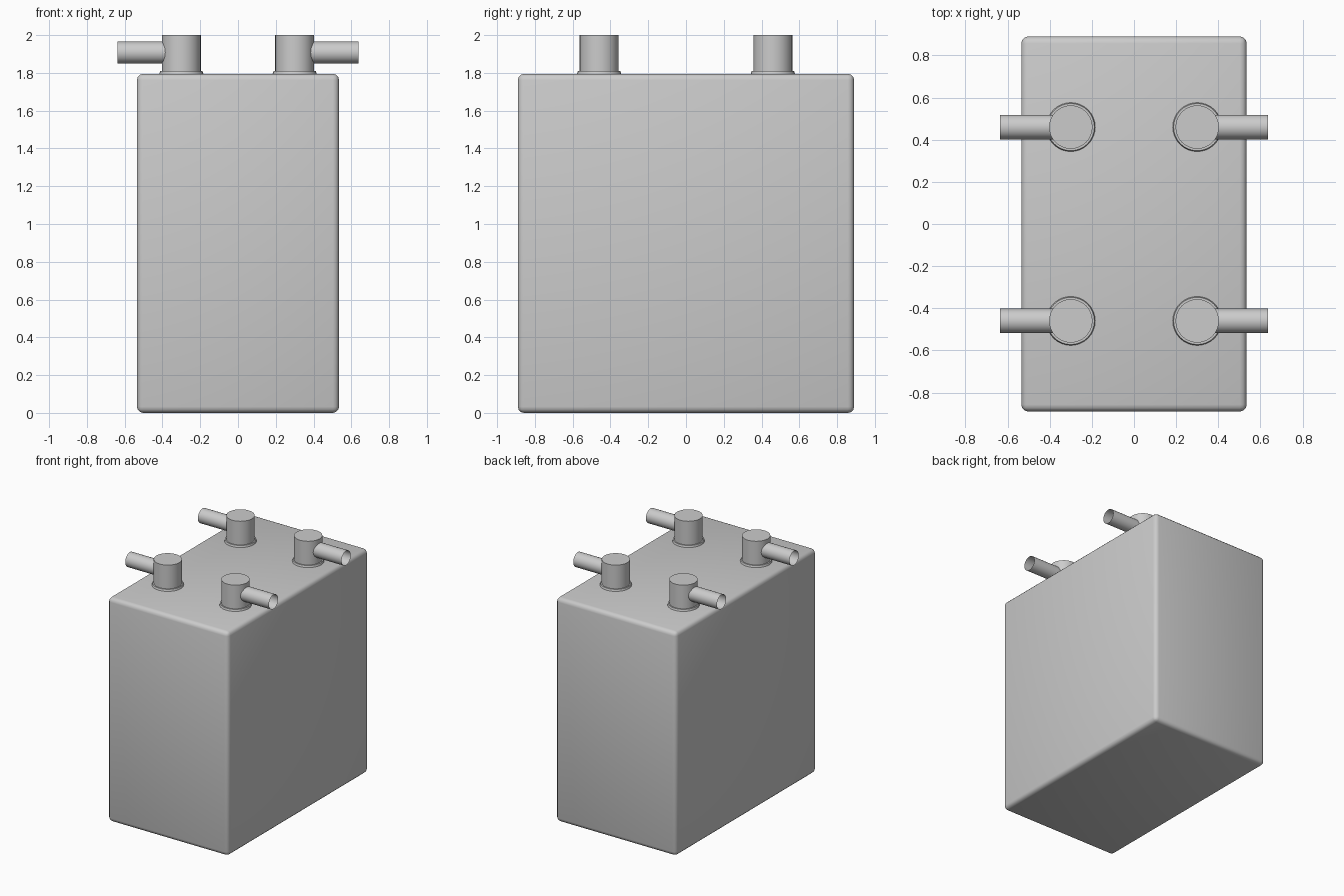
import bpy, bmesh, math
from mathutils import Matrix

if "Cube" in bpy.data.objects:
    bpy.data.objects.remove(bpy.data.objects["Cube"])

BODY_X, BODY_Y, BODY_TOP = 0.535, 0.89, 1.795
POST_X, POST_Y, POST_R = 0.30, 0.46, 0.103
PIPE_Z, PIPE_R, PIPE_END = 1.908, 0.058, 0.637


def make_object(name, bm):
    bmesh.ops.recalc_face_normals(bm, faces=bm.faces)
    mesh = bpy.data.meshes.new(name)
    bm.to_mesh(mesh)
    bm.free()
    obj = bpy.data.objects.new(name, mesh)
    bpy.context.collection.objects.link(obj)
    bpy.ops.object.select_all(action='DESELECT')
    obj.select_set(True)
    bpy.context.view_layer.objects.active = obj
    bpy.ops.object.shade_smooth_by_angle(angle=math.radians(35))
    return obj


def cone(bm, r1, r2, depth, matrix, caps=True):
    bmesh.ops.create_cone(bm, cap_ends=caps, segments=32, radius1=r1,
                          radius2=r2, depth=depth, matrix=matrix)


# Rounded box body
bm = bmesh.new()
bmesh.ops.create_cube(bm, size=1, matrix=Matrix.Translation((0, 0, BODY_TOP / 2))
                      @ Matrix.Diagonal((2 * BODY_X, 2 * BODY_Y, BODY_TOP, 1)))
bmesh.ops.bevel(bm, geom=bm.edges[:], offset=0.033, segments=3,
                profile=0.5, affect='EDGES')
make_object("body", bm)

# Four ports: collar, capped post and an open-ended side pipe
for sx, side in ((-1, "left"), (1, "right")):
    for sy, end in ((-1, "front"), (1, "back")):
        x, y = sx * POST_X, sy * POST_Y
        tag = f"{end}_{side}"

        bm = bmesh.new()
        cone(bm, 0.119, 0.112, 0.025, Matrix.Translation((x, y, BODY_TOP + 0.0025)))
        make_object("collar_" + tag, bm)

        bm = bmesh.new()
        cone(bm, POST_R, POST_R, 2 - BODY_TOP + 0.01,
             Matrix.Translation((x, y, (2 + BODY_TOP - 0.01) / 2)))
        make_object("post_" + tag, bm)

        bm = bmesh.new()
        start = POST_X + 0.06
        cone(bm, PIPE_R, PIPE_R, PIPE_END - start,
             Matrix.Translation((sx * (start + PIPE_END) / 2, y, PIPE_Z))
             @ Matrix.Rotation(math.pi / 2, 4, 'Y'), caps=False)
        make_object("pipe_" + tag, bm)
